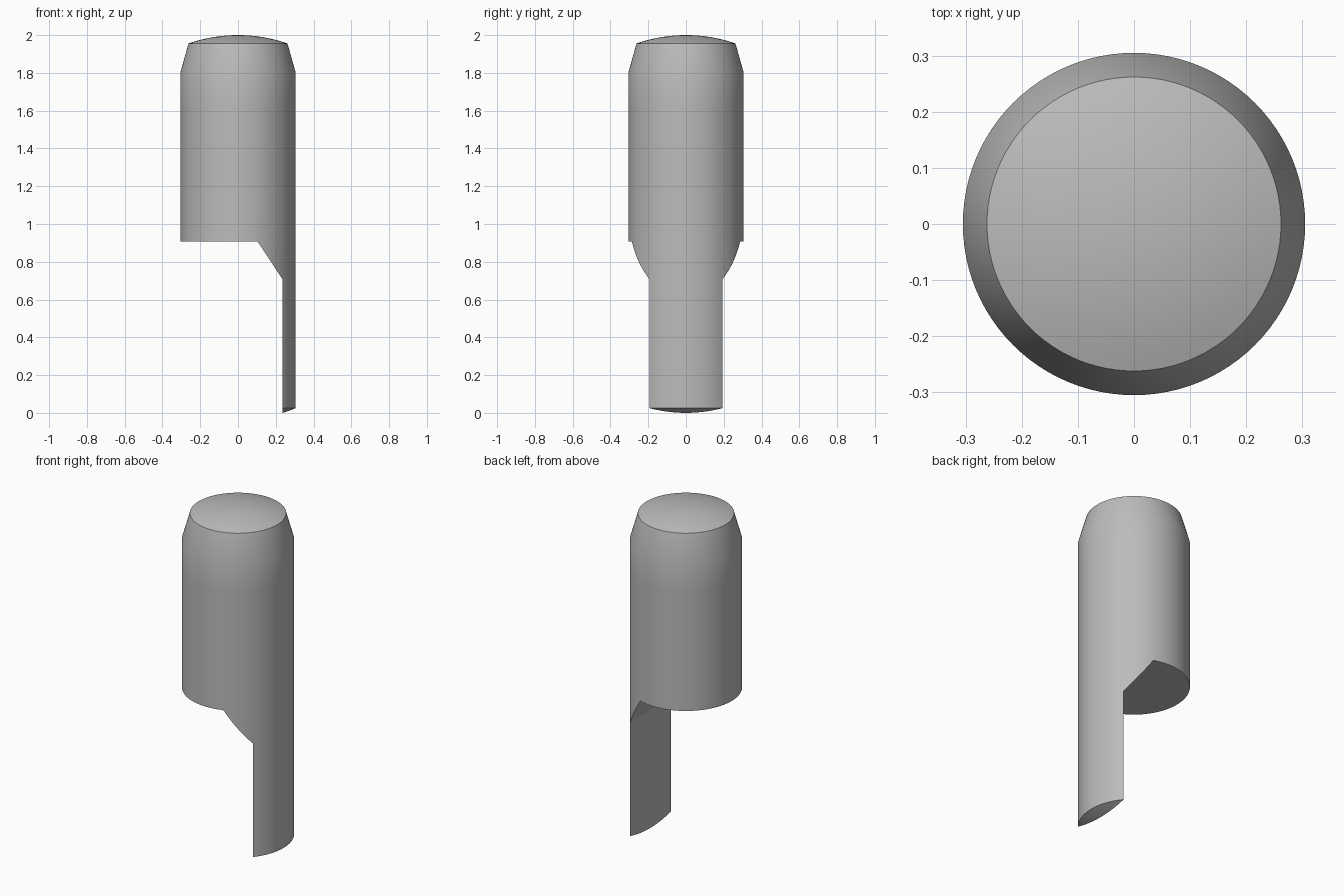
import bpy, bmesh, math

if "Cube" in bpy.data.objects:
    bpy.data.objects.remove(bpy.data.objects["Cube"])

SEGMENTS = 96
RADIUS = 0.305       # main barrel radius
TOP_RADIUS = 0.262   # radius at the top of the taper
DOME = 0.80          # sphere radius of both domed ends


def sag(r):
    """Drop of the domed end at distance r from the axis."""
    return DOME - math.sqrt(DOME * DOME - r * r)


def make_object(name, bm):
    bmesh.ops.recalc_face_normals(bm, faces=bm.faces)
    mesh = bpy.data.meshes.new(name)
    bm.to_mesh(mesh)
    bm.free()
    obj = bpy.data.objects.new(name, mesh)
    bpy.context.collection.objects.link(obj)
    return obj


# Profile from the bottom apex to the top apex
bottom = -sag(0.236)
steps = 8
profile = [(RADIUS * i / steps, bottom + sag(RADIUS * i / steps)) for i in range(steps + 1)]
profile += [(RADIUS, 0.9), (RADIUS, 1.62), (RADIUS, 1.803)]
profile += [(TOP_RADIUS * i / steps, 2 - sag(TOP_RADIUS * i / steps)) for i in range(steps, -1, -1)]

# Round pin body, lathed
bm = bmesh.new()
verts = [bm.verts.new((r, 0, z)) for r, z in profile]
edges = [bm.edges.new(pair) for pair in zip(verts, verts[1:])]
bmesh.ops.spin(bm, geom=verts + edges, axis=(0, 0, 1), cent=(0, 0, 0),
               angle=2 * math.pi, steps=SEGMENTS, use_duplicate=False)
bmesh.ops.remove_doubles(bm, verts=bm.verts, dist=1e-5)
pin = make_object("pin_body", bm)

# Cutter leaving the thin tongue and its sloped shoulder
bm = bmesh.new()
outline = [(-1, 0.908), (0.103, 0.908), (0.236, 0.707), (0.236, -1), (-1, -1)]
face = bm.faces.new([bm.verts.new((x, -1, z)) for x, z in outline])
side = bmesh.ops.extrude_face_region(bm, geom=[face])
bmesh.ops.translate(bm, vec=(0, 2, 0),
                    verts=[v for v in side["geom"] if isinstance(v, bmesh.types.BMVert)])
cutter = make_object("notch_cutter", bm)
cutter.hide_render = True

# Apply the notch
bpy.context.view_layer.objects.active = pin
pin.select_set(True)
cut = pin.modifiers.new("notch", 'BOOLEAN')
cut.operation = 'DIFFERENCE'
cut.solver = 'EXACT'
cut.object = cutter
bpy.ops.object.modifier_apply(modifier=cut.name)
bpy.data.objects.remove(cutter)

# Plain grey metal
grey = bpy.data.materials.new("grey_metal")
grey.diffuse_color = (0.5, 0.5, 0.5, 1)
grey.use_nodes = True
grey.node_tree.nodes["Principled BSDF"].inputs["Base Color"].default_value = grey.diffuse_color
pin.data.materials.clear()
pin.data.materials.append(grey)
bpy.ops.object.shade_smooth_by_angle(angle=math.radians(30))
